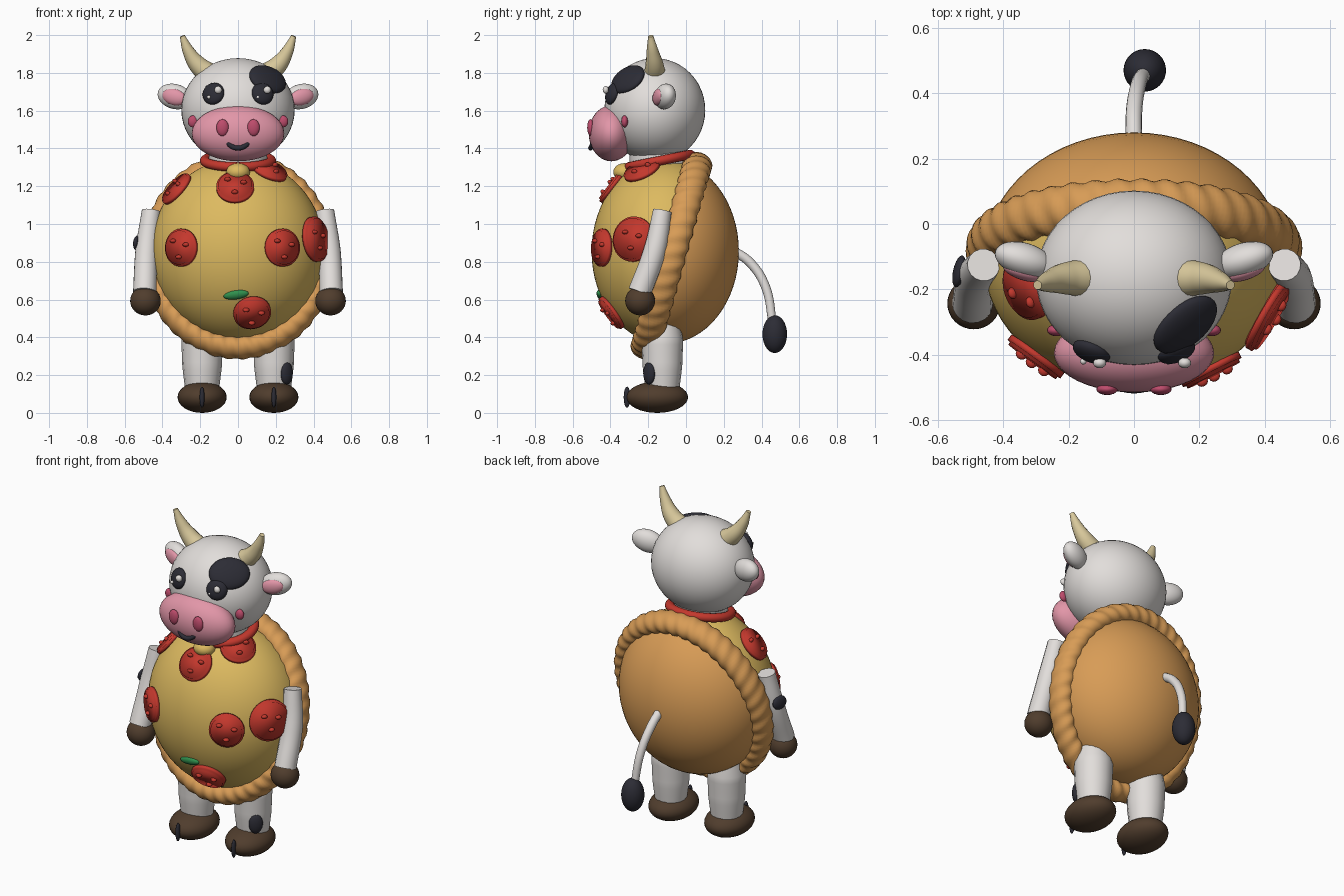
import bpy, bmesh, math
from mathutils import Vector, Matrix, Euler

if "Cube" in bpy.data.objects:
    bpy.data.objects.remove(bpy.data.objects["Cube"])


def lin(c):
    c /= 255
    return c / 12.92 if c < 0.04045 else ((c + 0.055) / 1.055) ** 2.4


def material(name, *rgb):
    m = bpy.data.materials.new(name)
    m.diffuse_color = (*[lin(c) for c in rgb], 1)
    m.use_nodes = True
    m.node_tree.nodes["Principled BSDF"].inputs["Base Color"].default_value = m.diffuse_color
    return m


WHITE = material("white hide", 226, 222, 219)
BLACK = material("black", 44, 44, 53)
PINK = material("pink", 226, 150, 168)
ROSE = material("dark pink", 190, 76, 108)
HORN = material("horn cream", 216, 200, 155)
BROWN = material("hoof brown", 80, 61, 45)
CHEESE = material("cheese yellow", 221, 186, 96)
RED = material("pepperoni red", 196, 56, 45)
CRUST = material("crust", 216, 156, 86)
GREEN = material("basil green", 48, 145, 78)


def finish(name, bm, *mats):
    me = bpy.data.meshes.new(name)
    for f in bm.faces:
        f.smooth = True
    bm.to_mesh(me)
    bm.free()
    ob = bpy.data.objects.new(name, me)
    bpy.context.collection.objects.link(ob)
    for m in mats:
        me.materials.append(m)
    return ob


def frame(loc, normal=None, euler=None):
    """Placement matrix; local z follows the normal when one is given."""
    rot = Matrix()
    if normal is not None:
        rot = Vector(normal).to_track_quat('Z', 'Y').to_matrix().to_4x4()
    elif euler:
        rot = Euler(euler).to_matrix().to_4x4()
    return Matrix.Translation(loc) @ rot


def ball(name, loc, radii, mat, normal=None, euler=None, seg=32):
    bm = bmesh.new()
    bmesh.ops.create_uvsphere(bm, u_segments=seg, v_segments=seg // 2, radius=1,
                              matrix=frame(loc, normal, euler) @ Matrix.Diagonal((*radii, 1)))
    return finish(name, bm, mat)


def tube(name, pts, mat):
    """Smooth tube through (x, y, z, radius) points."""
    cu = bpy.data.curves.new(name, 'CURVE')
    cu.dimensions = '3D'
    cu.bevel_depth, cu.bevel_resolution = 1, 6
    cu.resolution_u, cu.use_fill_caps = 8, True
    sp = cu.splines.new('BEZIER')
    sp.bezier_points.add(len(pts) - 1)
    for p, (x, y, z, r) in zip(sp.bezier_points, pts):
        p.co, p.radius = (x, y, z), r
        p.handle_left_type = p.handle_right_type = 'AUTO'
    cu.materials.append(mat)
    ob = bpy.data.objects.new(name, cu)
    bpy.context.collection.objects.link(ob)
    bpy.ops.object.select_all(action='DESELECT')
    ob.select_set(True)
    bpy.context.view_layer.objects.active = ob
    bpy.ops.object.convert(target='MESH')
    bpy.ops.object.shade_smooth_by_angle(angle=math.radians(50))
    return bpy.context.object


def ring(name, mtx, rx, ry, minor, depth, mat, nu=64, nv=16, ripple=0.0, waves=0):
    """Elliptical torus in the local xy plane, optionally with twisted ripples."""
    bm = bmesh.new()
    loops = []
    for i in range(nu):
        a = math.tau * i / nu
        loop = []
        for j in range(nv):
            b = math.tau * j / nv
            k = 1 + ripple * math.sin(waves * a + 2 * b)
            r = minor * k * math.cos(b)
            loop.append(bm.verts.new(mtx @ Vector((
                (rx + r) * math.cos(a), (ry + r) * math.sin(a), depth * k * math.sin(b)))))
        loops.append(loop)
    for i in range(nu):
        p, q = loops[i], loops[(i + 1) % nu]
        for j in range(nv):
            k = (j + 1) % nv
            bm.faces.new((p[j], q[j], q[k], p[k]))
    return finish(name, bm, mat)


# Costume body: cheese in front of the tilted crust plane, crust behind it
BC, BR = Vector((0, -0.11, 0.855)), Vector((0.46, 0.39, 0.49))
RC = Vector((0, -0.077, 0.832))
TILT = math.atan2(0.14, 0.49)
body = ball("pizza_body", BC, BR, CHEESE, seg=64)
body.data.materials.append(CRUST)
back = Vector((0, math.cos(TILT), -math.sin(TILT)))
for f in body.data.polygons:
    f.material_index = int((f.center - RC).dot(back) > 0)

# Rippled crust rim
rim = Matrix.Translation(RC) @ Matrix.Rotation(math.pi / 2 - TILT, 4, 'X')
ring("crust_rim", rim, 0.452, 0.505, 0.06, 0.075, CRUST, nu=240, nv=24, ripple=0.06, waves=40)


def on_body(x, z):
    """Point and normal on the front of the body."""
    q = 1 - (x / BR.x) ** 2 - ((z - BC.z) / BR.z) ** 2
    p = Vector((x, BC.y - BR.y * math.sqrt(max(q, 0)), z))
    d = p - BC
    return p, Vector((d.x / BR.x ** 2, d.y / BR.y ** 2, d.z / BR.z ** 2)).normalized()


# Pepperoni slices with small bumps
for n, (x, z, r) in enumerate([(-0.015, 1.195, 0.1), (-0.325, 1.185, 0.1), (0.165, 1.285, 0.1),
                               (-0.3, 0.875, 0.1), (0.235, 0.875, 0.1), (0.41, 0.92, 0.12),
                               (0.075, 0.53, 0.1)]):
    p, nrm = on_body(x, z)
    m = frame(p, nrm)
    bm = bmesh.new()
    bmesh.ops.create_cone(bm, cap_ends=True, segments=40, radius1=r, radius2=r, depth=0.04, matrix=m)
    rims = [e for e in bm.edges if any(len(f.verts) > 4 for f in e.link_faces)]
    bmesh.ops.bevel(bm, geom=rims, offset=0.01, segments=2, affect='EDGES')
    finish(f"pepperoni_{n}", bm, RED)
    for k, (u, v) in enumerate([(0.045, 0.015), (-0.04, 0.035), (0.0, -0.05)]):
        ball(f"pepperoni_{n}_bump_{k}", m @ Vector((u, v, 0.022)), (0.018, 0.012, 0.016), RED,
             normal=nrm, seg=12)

# Basil leaf
p, nrm = on_body(-0.01, 0.625)
bas = frame(p, nrm) @ Matrix.Rotation(0.15, 4, 'Z')
ball("basil_leaf", p, (0.068, 0.025, 0.018), GREEN, euler=bas.to_euler(), seg=20)

# Neck, collar and bell
tube("neck", [(0, -0.14, 1.25, 0.16), (0, -0.15, 1.45, 0.15)], WHITE)
ring("collar", Matrix.Translation((0, -0.14, 1.335)) @ Matrix.Rotation(0.2, 4, 'X'),
     0.175, 0.165, 0.027, 0.025, RED)
ball("bell", (0, -0.325, 1.275), (0.063, 0.06, 0.047), CHEESE)

# Head and face
ball("head", (0, -0.165, 1.603), (0.3, 0.267, 0.275), WHITE, seg=48)
ball("muzzle", (0, -0.395, 1.48), (0.245, 0.12, 0.148), PINK, seg=40)
ball("eye_patch", (0.157, -0.308, 1.765), (0.115, 0.092, 0.035), BLACK,
     normal=(0.5, -0.6, 0.62))
tube("mouth", [(-0.06, -0.49, 1.437, 0.012), (-0.035, -0.5, 1.412, 0.013),
               (0, -0.505, 1.402, 0.013), (0.035, -0.5, 1.412, 0.013),
               (0.06, -0.49, 1.437, 0.012)], BLACK)

# Paired parts
for s, side in ((-1, "left"), (1, "right")):
    ball(f"{side}_eye", (0.13 * s, -0.39, 1.69), (0.06, 0.06, 0.03), BLACK,
         normal=(0.35 * s, -0.9, 0.3))
    ball(f"{side}_eye_glint", (0.13 * s + 0.025, -0.425, 1.71), (0.02, 0.016, 0.02), WHITE, seg=16)
    ball(f"{side}_eye_small_glint", (0.13 * s - 0.025, -0.42, 1.672), (0.01, 0.01, 0.01), WHITE, seg=12)
    ball(f"{side}_nostril", (0.082 * s, -0.505, 1.51), (0.033, 0.018, 0.045), ROSE, seg=20)
    ball(f"{side}_cheek", (0.238 * s, -0.325, 1.543), (0.028, 0.018, 0.032), ROSE, seg=20)
    ball(f"{side}_ear", (0.335 * s, -0.11, 1.675), (0.095, 0.052, 0.066), WHITE,
         euler=(0, -0.25 * s, 0.3 * s))
    ball(f"{side}_inner_ear", (0.338 * s, -0.147, 1.672), (0.067, 0.025, 0.043), PINK,
         euler=(0, -0.25 * s, 0.3 * s), seg=24)
    tube(f"{side}_horn", [(0.15 * s, -0.165, 1.79, 0.06), (0.215 * s, -0.167, 1.845, 0.048),
                          (0.262 * s, -0.177, 1.915, 0.032), (0.295 * s, -0.187, 1.995, 0.014)], HORN)
    tube(f"{side}_arm", [(0.46 * s, -0.125, 1.07, 0.05), (0.484 * s, -0.165, 0.86, 0.06),
                         (0.494 * s, -0.245, 0.64, 0.062)], WHITE)
    ball(f"{side}_hand", (0.49 * s, -0.243, 0.593), (0.081, 0.079, 0.077), BROWN)
    tube(f"{side}_leg", [(0.19 * s, -0.125, 0.08, 0.085), (0.19 * s, -0.125, 0.25, 0.105),
                         (0.19 * s, -0.125, 0.38, 0.11), (0.19 * s, -0.125, 0.5, 0.09)], WHITE)
    ball(f"{side}_foot", (0.19 * s, -0.152, 0.083), (0.13, 0.163, 0.083), BROWN)
    ball(f"{side}_hoof_split", (0.19 * s, -0.312, 0.083), (0.013, 0.018, 0.056), BLACK, seg=16)

# Hide spots on one arm and one leg
ball("arm_spot", (-0.535, -0.145, 0.9), (0.05, 0.04, 0.018), BLACK, normal=(-0.95, 0.2, 0.1), seg=20)
ball("leg_spot", (0.258, -0.195, 0.21), (0.04, 0.06, 0.022), BLACK, normal=(0.68, -0.72, 0), seg=20)

# Tail and tuft
tube("tail", [(0, 0.25, 0.86, 0.025), (0.0, 0.34, 0.795, 0.025), (0.012, 0.42, 0.67, 0.024),
              (0.03, 0.46, 0.47, 0.022)], WHITE)
ball("tail_tuft", (0.033, 0.47, 0.417), (0.065, 0.065, 0.1), BLACK)
